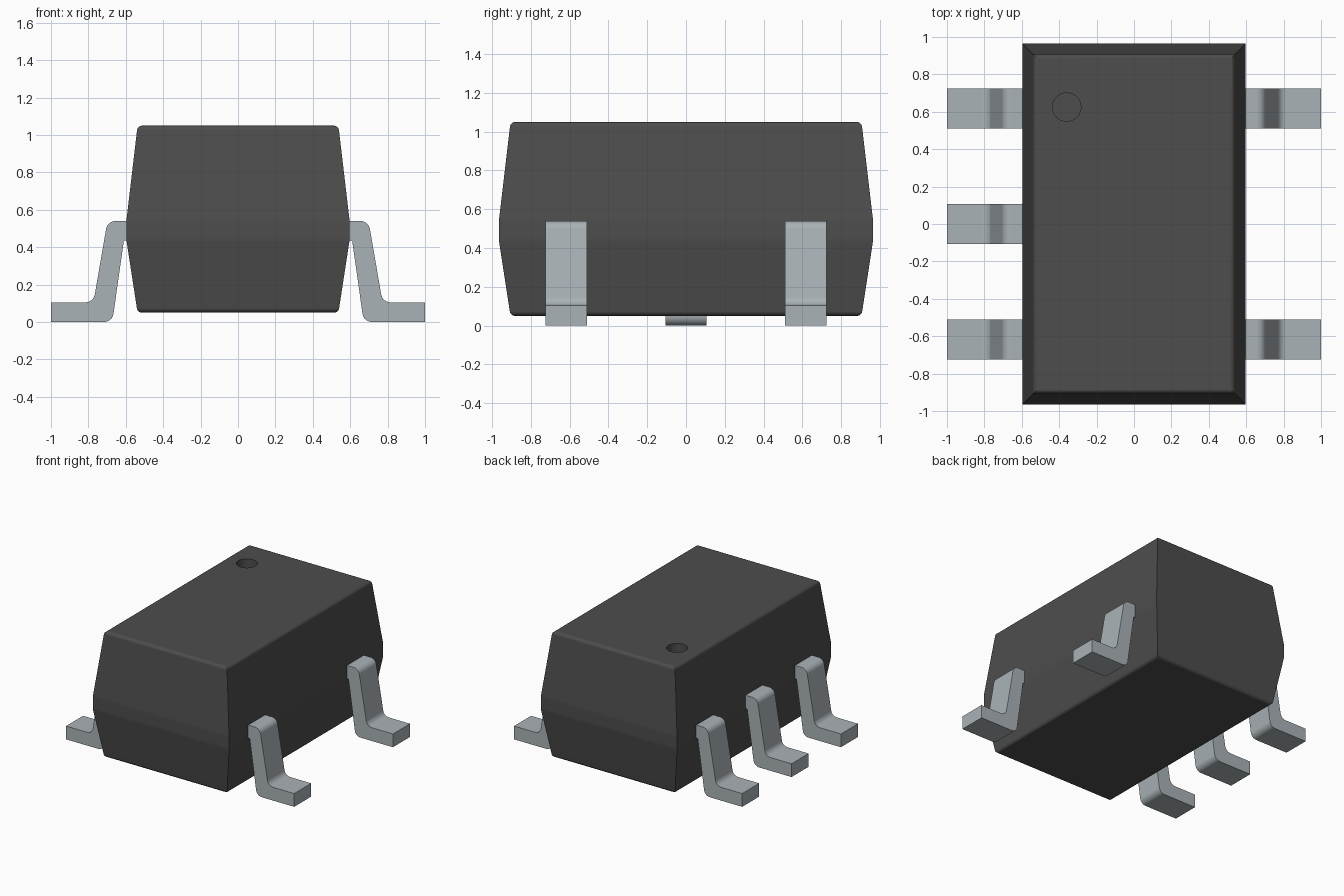
import bpy, bmesh, math
from mathutils import Vector

cube = bpy.data.objects.get("Cube")
if cube:
    bpy.data.objects.remove(cube, do_unlink=True)


def material(name, rgb):
    m = bpy.data.materials.new(name)
    m.use_nodes = True
    m.diffuse_color = (*rgb, 1)
    bsdf = m.node_tree.nodes["Principled BSDF"]
    bsdf.inputs["Base Color"].default_value = (*rgb, 1)
    bsdf.inputs["Roughness"].default_value = 0.6
    return m


BODY = material("dark grey plastic", (0.074, 0.074, 0.074))
METAL = material("tinned metal", (0.40, 0.445, 0.47))


def fillet(prev, corner, nxt, radius, steps=5):
    """Points of a tangent arc that rounds one corner."""
    p, c, n = Vector(prev), Vector(corner), Vector(nxt)
    if radius == 0:
        return [c]
    a, b = (p - c).normalized(), (n - c).normalized()
    half = a.angle(b) / 2
    centre = c + (a + b).normalized() * radius / math.sin(half)
    start = c + a * radius / math.tan(half) - centre
    end = c + b * radius / math.tan(half) - centre
    sweep = start.angle_signed(end)
    points = []
    for i in range(steps + 1):
        t = -sweep * i / steps
        points.append(centre + Vector((start.x * math.cos(t) - start.y * math.sin(t),
                                       start.x * math.sin(t) + start.y * math.cos(t))))
    return points


def rounded(corners):
    """Round every (x, z, radius) corner of a closed outline."""
    out = []
    for i, (x, z, r) in enumerate(corners):
        out += fillet(corners[i - 1][:2], (x, z), corners[(i + 1) % len(corners)][:2], r)
    return out


def make_object(name, bm, mat):
    bmesh.ops.recalc_face_normals(bm, faces=bm.faces)
    mesh = bpy.data.meshes.new(name)
    bm.to_mesh(mesh)
    bm.free()
    mesh.materials.append(mat)
    obj = bpy.data.objects.new(name, mesh)
    bpy.context.collection.objects.link(obj)
    return obj


def activate(obj):
    bpy.ops.object.select_all(action='DESELECT')
    obj.select_set(True)
    bpy.context.view_layer.objects.active = obj


def smooth(obj):
    activate(obj)
    bpy.ops.object.shade_smooth_by_angle(angle=math.radians(32))
    wn = obj.modifiers.new("flat face shading", 'WEIGHTED_NORMAL')
    wn.keep_sharp = True


# Body: rectangular rings stacked along a rounded side profile
profile = rounded([(0, 0.05, 0), (0.537, 0.05, 0.028), (0.597, 0.44, 0.2),
                   (0.597, 0.54, 0.2), (0.537, 1.05, 0.028), (0, 1.05, 0)])[1:-1]
bm = bmesh.new()
rings = []
for p in profile:
    hx, hy = p.x, p.x + 0.368
    rings.append([bm.verts.new((sx * hx, sy * hy, p.y))
                  for sx, sy in ((-1, -1), (1, -1), (1, 1), (-1, 1))])
for low, high in zip(rings, rings[1:]):
    for i in range(4):
        j = (i + 1) % 4
        bm.faces.new((low[i], low[j], high[j], high[i]))
bm.faces.new(rings[0])
bm.faces.new(rings[-1])
body = make_object("body", bm, BODY)

# Round recess marking the first pin
bm = bmesh.new()
bmesh.ops.create_cone(bm, cap_ends=True, segments=40, radius1=0.076, radius2=0.076, depth=0.2)
bmesh.ops.translate(bm, verts=bm.verts, vec=(-0.36, 0.625, 1.05))
cutter = make_object("recess_cutter", bm, BODY)
cutter.hide_render = True
cut = body.modifiers.new("recess", 'BOOLEAN')
cut.operation = 'DIFFERENCE'
cut.solver = 'EXACT'
cut.object = cutter
activate(body)
bpy.ops.object.modifier_apply(modifier=cut.name)
bpy.data.objects.remove(cutter, do_unlink=True)
smooth(body)

# Legs: bent strip outline extruded across its width
LEG = rounded([(0.54, 0.54, 0), (0.698, 0.54, 0.05), (0.773, 0.105, 0.05), (1.0, 0.105, 0),
               (1.0, 0.0, 0), (0.672, 0.0, 0.05), (0.61, 0.437, 0.01), (0.54, 0.437, 0)])


def leg(name, side, y, width=0.213):
    bm = bmesh.new()
    face = bm.faces.new([bm.verts.new((side * p.x, y - width / 2, p.y)) for p in LEG])
    new = bmesh.ops.extrude_face_region(bm, geom=[face])["geom"]
    bmesh.ops.translate(bm, vec=(0, width, 0),
                        verts=[v for v in new if isinstance(v, bmesh.types.BMVert)])
    smooth(make_object(name, bm, METAL))


for label, y in (("front", -0.618), ("middle", 0), ("back", 0.618)):
    leg("right_leg_" + label, -1, y)
    if y:
        leg("left_leg_" + label, 1, y)
